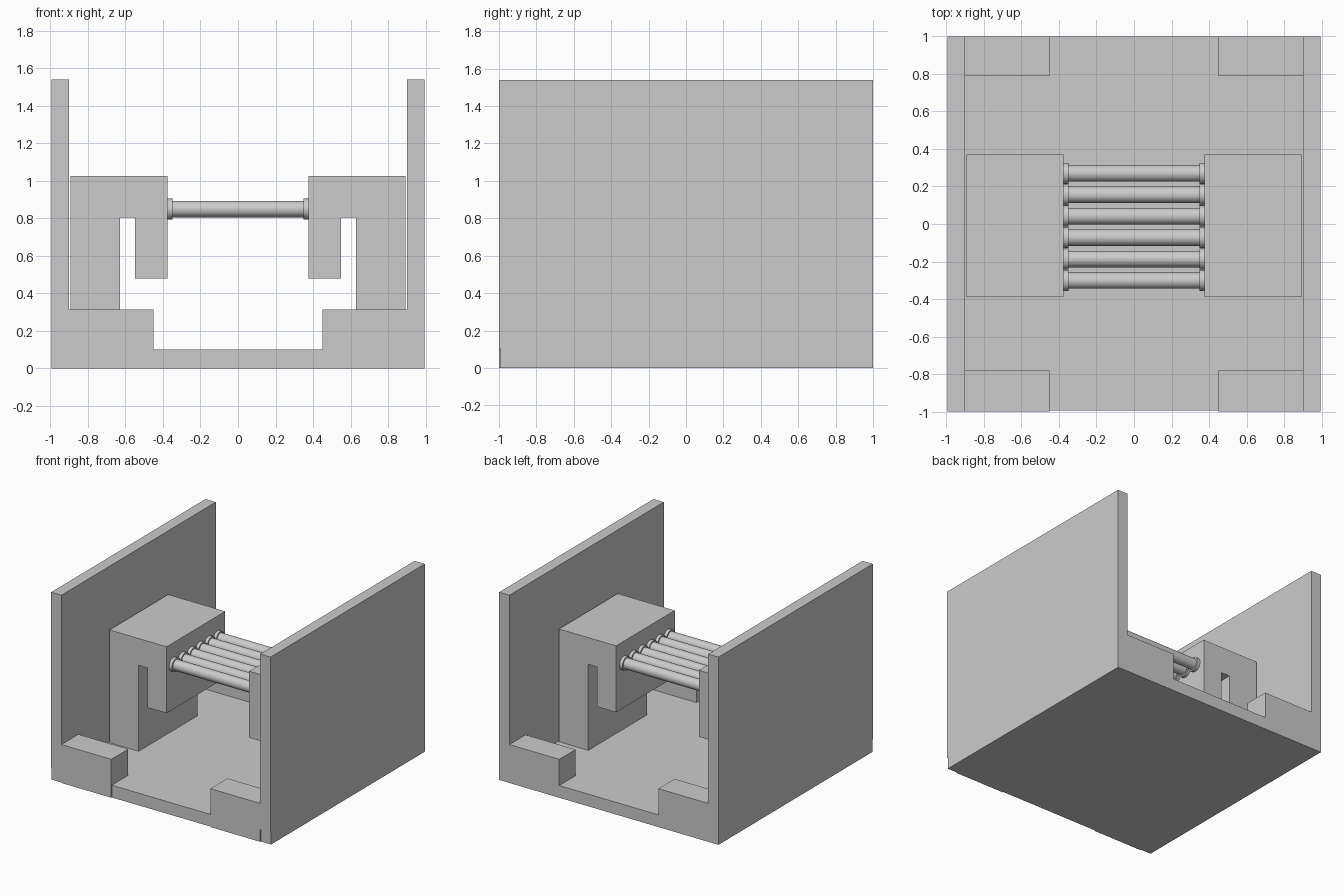
import bpy, bmesh
from math import pi

if "Cube" in bpy.data.objects:
    bpy.data.objects.remove(bpy.data.objects["Cube"])


def link(name, bm):
    bmesh.ops.recalc_face_normals(bm, faces=bm.faces)
    mesh = bpy.data.meshes.new(name)
    bm.to_mesh(mesh)
    bm.free()
    ob = bpy.data.objects.new(name, mesh)
    bpy.context.collection.objects.link(ob)
    return ob


def prism(name, profile, y0, y1):
    """Extrude an x-z profile along y."""
    bm = bmesh.new()
    face = bm.faces.new([bm.verts.new((x, y0, z)) for x, z in profile])
    ext = bmesh.ops.extrude_face_region(bm, geom=[face])
    moved = [v for v in ext["geom"] if isinstance(v, bmesh.types.BMVert)]
    bmesh.ops.translate(bm, verts=moved, vec=(0, y1 - y0, 0))
    return link(name, bm)


def box(name, x0, x1, y0, y1, z0, z1):
    return prism(name, [(x0, z0), (x1, z0), (x1, z1), (x0, z1)], y0, y1)


def cylinder(name, x, y, z, radius, length):
    bpy.ops.mesh.primitive_cylinder_add(vertices=32, radius=radius, depth=length,
                                        location=(x, y, z), rotation=(0, pi / 2, 0))
    ob = bpy.context.object
    ob.name = name
    bpy.ops.object.shade_smooth_by_angle()
    return ob


def mirror_x(ob):
    ob.modifiers.new("mirror", 'MIRROR').use_axis[0] = True


# Floor slab
box("floor", -0.995, 0.995, -0.993, 1.0, 0.0, 0.1)

# Side walls
mirror_x(box("side_wall", 0.902, 0.995, -1.0, 1.0, 0.1, 1.54))

# Raised blocks in the four corners
mirror_x(box("front_corner_block", 0.45, 0.902, -1.0, -0.78, 0.0, 0.315))
mirror_x(box("back_corner_block", 0.45, 0.902, 0.79, 1.0, 0.0, 0.315))

# Hook-shaped brackets standing on the floor
hook = [(0.893, 0.1), (0.893, 1.025), (0.375, 1.025), (0.375, 0.48),
        (0.55, 0.48), (0.55, 0.805), (0.628, 0.805), (0.628, 0.1)]
mirror_x(prism("hook_bracket", hook, -0.39, 0.37))

# Row of rods with end collars
for i in range(6):
    y = 0.27 - i * 0.1142
    cylinder(f"rod_{i + 1}", 0, y, 0.849, 0.044, 0.75)
    for s, side in ((-1, "left"), (1, "right")):
        cylinder(f"{side}_collar_{i + 1}", s * 0.362, y, 0.849, 0.056, 0.026)
